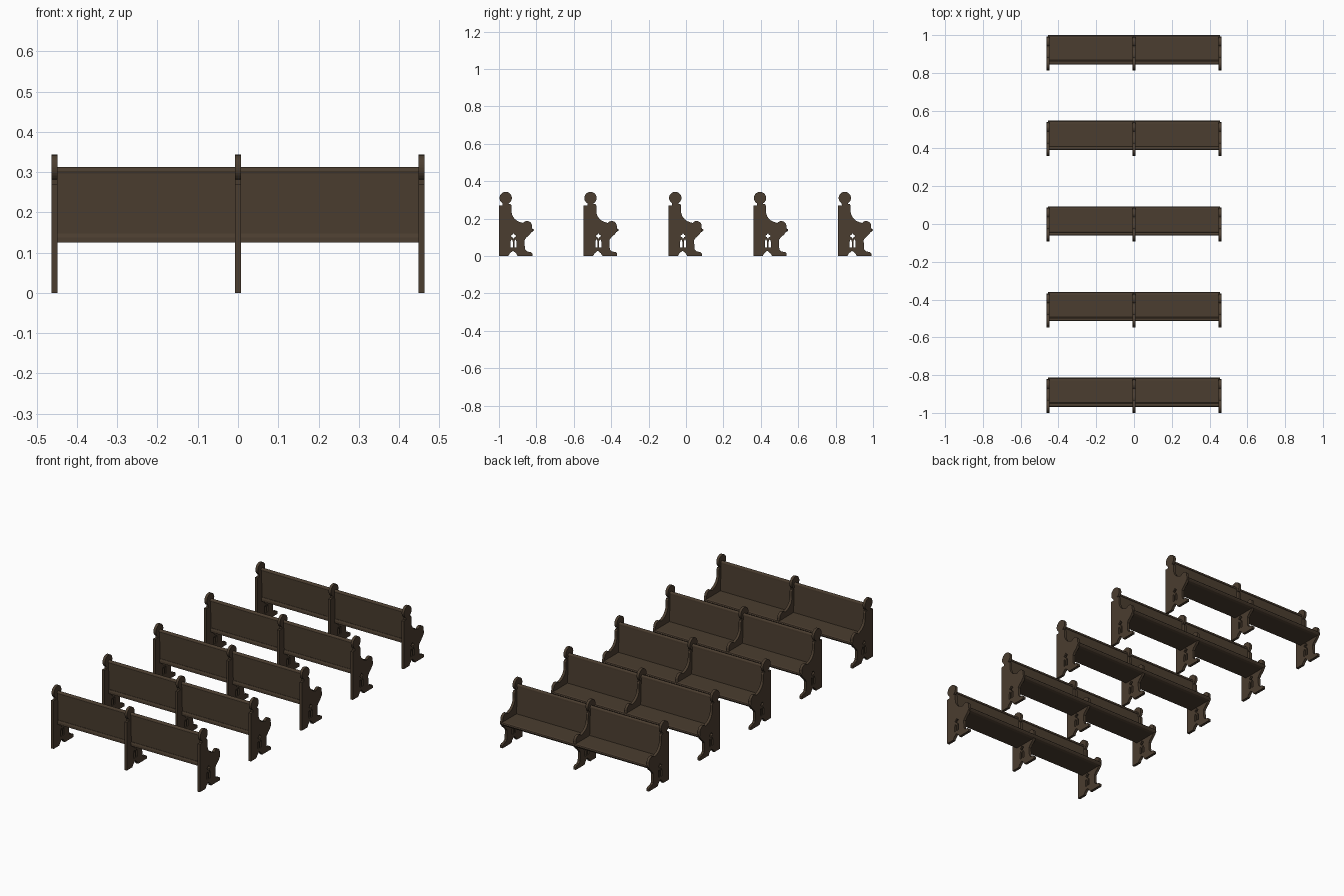
import bpy, math
from mathutils import Matrix

if "Cube" in bpy.data.objects:
    bpy.data.objects.remove(bpy.data.objects["Cube"])

wood = bpy.data.materials.new("dark brown wood")
wood.diffuse_color = (0.07, 0.047, 0.029, 1)
wood.use_nodes = True
wood.node_tree.nodes["Principled BSDF"].inputs["Base Color"].default_value = wood.diffuse_color

# Local profile axes: x = depth from the pew's back, y = height; extruded along world X
TO_WORLD = Matrix(((0, 0, 1, 0), (1, 0, 0, 0), (0, 1, 0, 0), (0, 0, 0, 1)))


def arc(cu, cv, r, a0, a1, n):
    return [(cu + r * math.cos(math.radians(a0 + (a1 - a0) * i / n)),
             cv + r * math.sin(math.radians(a0 + (a1 - a0) * i / n))) for i in range(n + 1)]


def profile_mesh(name, loops, width):
    """Filled outline (first loop) with holes (other loops), extruded to a slab."""
    cu = bpy.data.curves.new(name + "_outline", 'CURVE')
    cu.dimensions = '2D'
    cu.fill_mode = 'BOTH'
    cu.extrude = width / 2
    for loop in loops:
        s = cu.splines.new('POLY')
        s.points.add(len(loop) - 1)
        for p, (u, v) in zip(s.points, loop):
            p.co = (u, v, 0, 1)
        s.use_cyclic_u = True
    tmp = bpy.data.objects.new(name + "_tmp", cu)
    bpy.context.collection.objects.link(tmp)
    dg = bpy.context.evaluated_depsgraph_get()
    me = bpy.data.meshes.new_from_object(tmp.evaluated_get(dg))
    bpy.data.objects.remove(tmp)
    bpy.data.curves.remove(cu)
    me.name = name
    me.transform(TO_WORLD)
    me.materials.clear()
    me.materials.append(wood)
    for p in me.polygons:
        p.material_index = 0
        p.use_smooth = False
    return me


def lancet(u):
    w = 0.006
    return [(u - w, 0.045), (u + w, 0.045), (u + w, 0.076), (u + w * .6, 0.084),
            (u, 0.089), (u - w * .6, 0.084), (u - w, 0.076)]


# Scrolled bench end: foot, seat support, arm knob, swept arm, post, round head
outline = [(0, 0), (0.05, 0), (0.058, 0.014), (0.075, 0.028), (0.092, 0.014), (0.1, 0),
           (0.178, 0), (0.178, 0.014), (0.17, 0.021), (0.15, 0.024), (0.14, 0.034),
           (0.138, 0.05), (0.137, 0.085), (0.145, 0.097), (0.165, 0.115), (0.18, 0.136)]
outline += arc(0.15, 0.16, 0.027, -10, 140, 10)
outline += [(0.12, 0.178)]
outline += arc(0.13, 0.242, 0.063, 255, 182, 8)
outline += [(0.067, 0.27), (0.062, 0.278), (0.052, 0.278)]
outline += arc(0.036, 0.31, 0.033, -60, 240, 24)
outline += [(0.02, 0.27), (0, 0.27)]
# Quatrefoil hole above two pointed slots
quatrefoil = [(0.078 + r * math.cos(a), 0.107 + r * math.sin(a))
              for a, r in ((i * math.pi / 8, (0.015, 0.011, 0.008, 0.011)[i % 4])
                           for i in range(16))]
end_loops = [outline, quatrefoil, lancet(0.068), lancet(0.088)]

# Seat board with rounded nose
seat = [(0.04, 0.125), (0.165, 0.125), (0.178, 0.129), (0.185, 0.135),
        (0.187, 0.14), (0.183, 0.145), (0.172, 0.147), (0.04, 0.147)]
# Slightly leaning back panel
panel = [(0.042, 0.125), (0.055, 0.125), (0.047, 0.305), (0.035, 0.305)]
# Rounded cap rail
cap = [(0.034, 0.297), (0.05, 0.297)] + arc(0.041, 0.303, 0.009, 0, 180, 8)
# Lower rail at the back of the seat
rail = [(0.036, 0.125), (0.045, 0.125), (0.045, 0.147), (0.039, 0.147), (0.036, 0.137)]

parts = [("bench_end", profile_mesh("bench_end", end_loops, 0.015), (-0.4555, 0, 0.4555))]
for name, pts in (("seat", seat), ("back_panel", panel), ("cap_rail", cap), ("lower_rail", rail)):
    parts.append((name, profile_mesh(name, [pts], 0.908), (0,)))

# Five rows of pews
for row in range(5):
    y = -1 + row * 0.45325
    for name, me, xs in parts:
        for x in xs:
            ob = bpy.data.objects.new(name, me)
            ob.location = (x, y, 0)
            bpy.context.collection.objects.link(ob)
